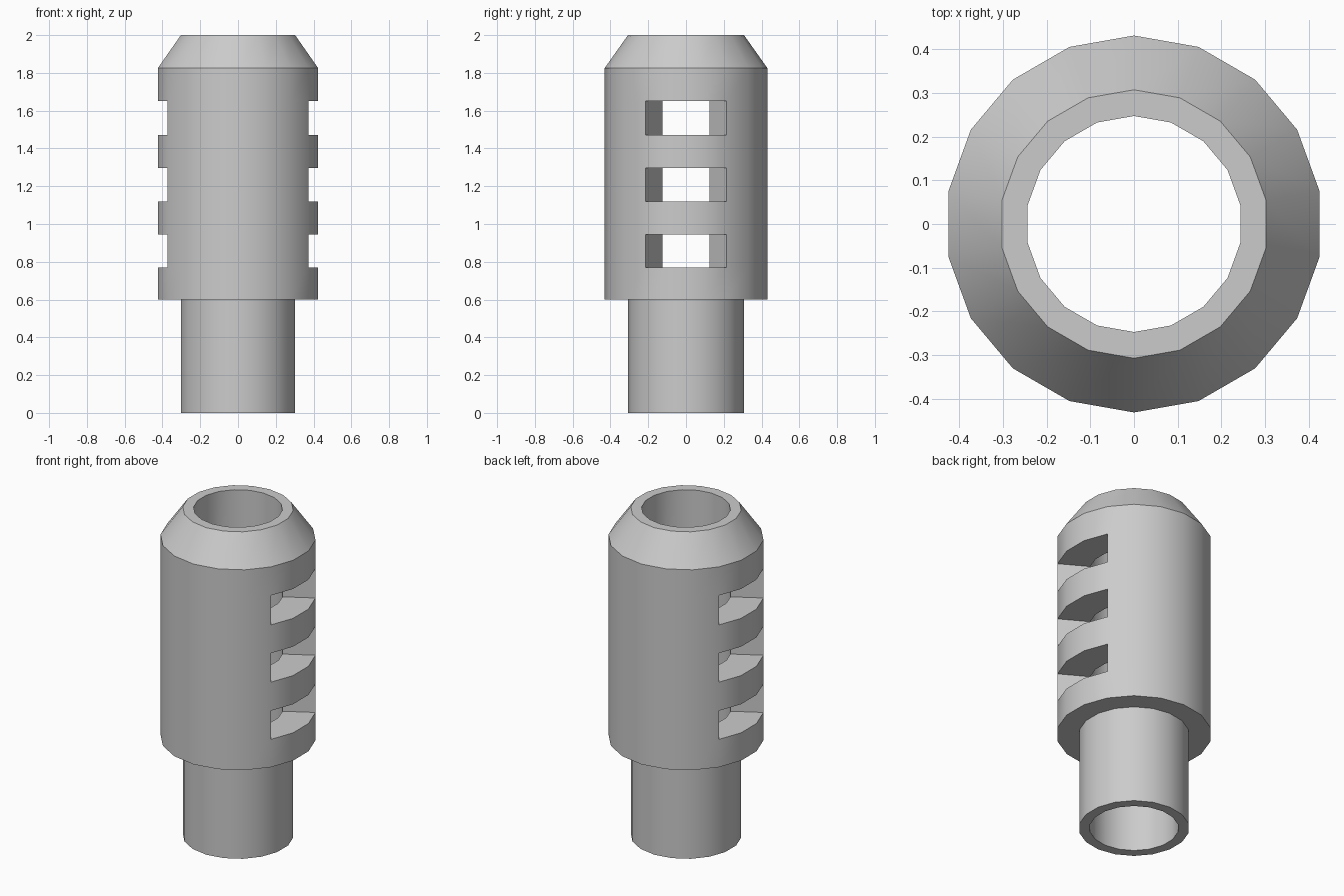
import bpy, bmesh
from math import cos, sin, radians

if "Cube" in bpy.data.objects:
    bpy.data.objects.remove(bpy.data.objects["Cube"], do_unlink=True)

SIDES = 18
NECK, BODY, BORE = 0.307, 0.431, 0.247
SLOTS = [(0.77, 0.945), (1.12, 1.297), (1.47, 1.65)]
# Each vent spans three sides, on the left and on the right
VENTS = [(12, 13, 14), (3, 4, 5)]

slot_z = [z for pair in SLOTS for z in pair]
outer = [(NECK, 0), (NECK, 0.6), (BODY, 0.6)]
outer += [(BODY, z) for z in slot_z]
outer += [(BODY, 1.825), (NECK, 2)]
inner = [(BORE, 2)] + [(BORE, z) for z in reversed(slot_z)] + [(BORE, 0)]
profile = outer + inner

bm = bmesh.new()


def ring(r, z):
    angles = [radians(90 + i * 360 / SIDES) for i in range(SIDES)]
    return [bm.verts.new((r * cos(a), r * sin(a), z)) for a in angles]


rings = [ring(r, z) for r, z in profile]


def quad(a, b, i, j):
    """Face between rings a and b, from column i to column j."""
    i, j = i % SIDES, j % SIDES
    bm.faces.new((rings[a][i], rings[a][j], rings[b][j], rings[b][i]))


# Outer and inner ring numbers at the bottom and top of each slot
slots = [tuple(profile.index((r, z)) for r in (BODY, BORE) for z in pair)
         for pair in SLOTS]
vent_columns = {c for vent in VENTS for c in vent}
open_bands = {band for o0, o1, i0, i1 in slots for band in (o0, i1)}

# Turned shell, left open at the vents
count = len(rings)
for band in range(count):
    for c in range(SIDES):
        if not (band in open_bands and c in vent_columns):
            quad(band, (band + 1) % count, c, c + 1)

# Floor, ceiling and radial end walls of each vent
for o0, o1, i0, i1 in slots:
    for vent in VENTS:
        for c in vent:
            quad(o0, i0, c, c + 1)
            quad(o1, i1, c, c + 1)
        for c in (vent[0], vent[-1] + 1):
            bm.faces.new((rings[o0][c], rings[o1][c],
                          rings[i1][c], rings[i0][c]))

bmesh.ops.recalc_face_normals(bm, faces=bm.faces)
mesh = bpy.data.meshes.new("vented_sleeve")
bm.to_mesh(mesh)
bm.free()

# Plain grey metal
grey = bpy.data.materials.new("grey_metal")
grey.use_nodes = True
colour = (0.6, 0.6, 0.6, 1)
grey.diffuse_color = colour
grey.node_tree.nodes["Principled BSDF"].inputs["Base Color"].default_value = colour
mesh.materials.append(grey)

sleeve = bpy.data.objects.new("vented_sleeve", mesh)
bpy.context.collection.objects.link(sleeve)
bpy.ops.object.select_all(action="DESELECT")
sleeve.select_set(True)
bpy.context.view_layer.objects.active = sleeve
bpy.ops.object.shade_smooth_by_angle(angle=radians(30))
